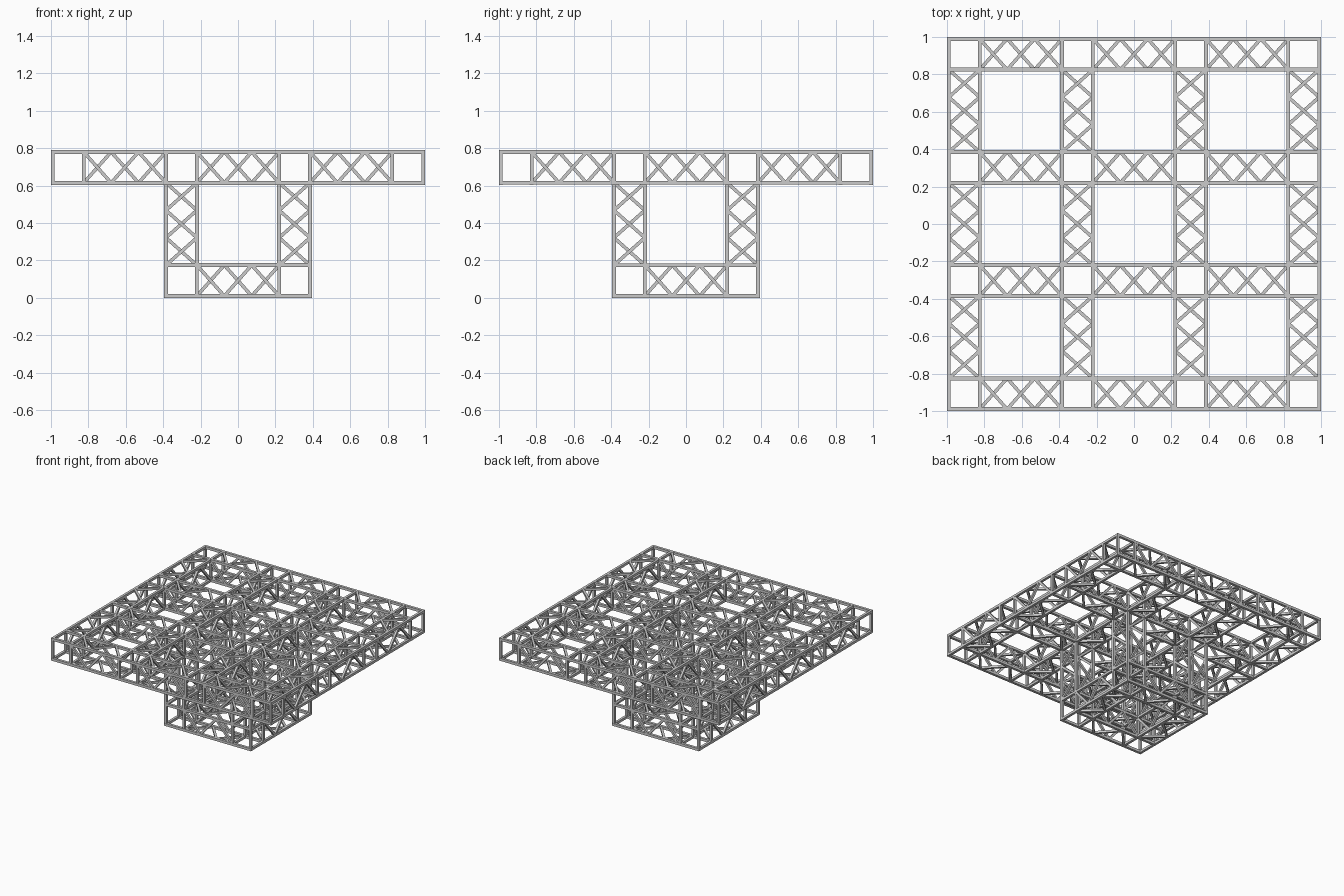
import bpy, bmesh
from mathutils import Vector, Matrix

if "Cube" in bpy.data.objects:
    bpy.data.objects.remove(bpy.data.objects["Cube"])

U = 0.055                       # layout module: node = 3U, bay = 8U
T, D = 0.021, 0.018             # frame bar and brace thickness
NODE, BAY = 3 * U, 8 * U
STARTS = [-18 * U, -7 * U, 4 * U, 15 * U]   # low edge of each node cube
Z_BASE, Z_DECK = 0.01, 0.01 + 11 * U


def bar(bm, a, b, t, normal=None, extend=0.0):
    """Square bar from a to b, one side facing the given normal."""
    a, b = Vector(a), Vector(b)
    x = (b - a).normalized()
    n = Vector(normal) if normal else (Vector((0, 0, 1)) if abs(x.z) < 0.9 else Vector((1, 0, 0)))
    y = n.cross(x).normalized()
    rot = Matrix((x, y, x.cross(y))).transposed().to_4x4()
    size = Matrix.Diagonal(((b - a).length + extend, t, t, 1))
    bmesh.ops.create_cube(bm, size=1, matrix=Matrix.Translation((a + b) / 2) @ rot @ size)


def offset(axis, along, u, v):
    """Vector with a component along the axis and two across it."""
    p = Vector((0, 0, 0))
    p[axis], p[(axis + 1) % 3], p[(axis + 2) % 3] = along, u, v
    return p


def braces(bm, start, axis):
    """Four zigzag faces of a bay, opposite faces in opposite phase."""
    c = [(0, 0), (NODE, 0), (NODE, NODE), (0, NODE)]
    for i in range(4):
        ends = (c[i], c[(i + 1) % 4])
        normal = offset(axis, 0, *((0, 1) if i % 2 == 0 else (1, 0)))
        for k in range(3):
            p = start + offset(axis, BAY * k / 3, *ends[k % 2])
            q = start + offset(axis, BAY * (k + 1) / 3, *ends[(k + 1) % 2])
            bar(bm, p, q, D, normal)


def make(name, bm):
    mesh = bpy.data.meshes.new(name)
    bm.to_mesh(mesh)
    bm.free()
    bpy.context.collection.objects.link(bpy.data.objects.new(name, mesh))


def platform(name, starts, z):
    """Flat grid of box trusses over the given node starts."""
    lo, hi = starts[0], starts[-1] + NODE
    lines = [s + d for s in starts for d in (0, NODE)]
    frame, brace = bmesh.new(), bmesh.new()
    for h in (z, z + NODE):
        for l in lines:
            bar(frame, (lo, l, h), (hi, l, h), T * 0.999, extend=T - 0.001)
            bar(frame, (l, lo, h), (l, hi, h), T * 0.95, extend=T - 0.001)
    for x in lines:
        for y in lines:
            bar(frame, (x, y, z), (x, y, z + NODE), T * 0.9)
    for s in starts[:-1]:
        for w in starts:
            braces(brace, Vector((s + NODE, w, z)), 0)
            braces(brace, Vector((w, s + NODE, z)), 1)
    make(name + "_frame", frame)
    make(name + "_braces", brace)


# Wide upper deck and small base
platform("deck", STARTS, Z_DECK)
platform("base", STARTS[1:3], Z_BASE)

# Four truss columns joining base to deck
posts, lacing = bmesh.new(), bmesh.new()
for x in STARTS[1:3]:
    for y in STARTS[1:3]:
        for dx in (0, NODE):
            for dy in (0, NODE):
                bar(posts, (x + dx, y + dy, Z_BASE + NODE), (x + dx, y + dy, Z_DECK), T)
        braces(lacing, Vector((x, y, Z_BASE + NODE)), 2)
make("column_posts", posts)
make("column_braces", lacing)
